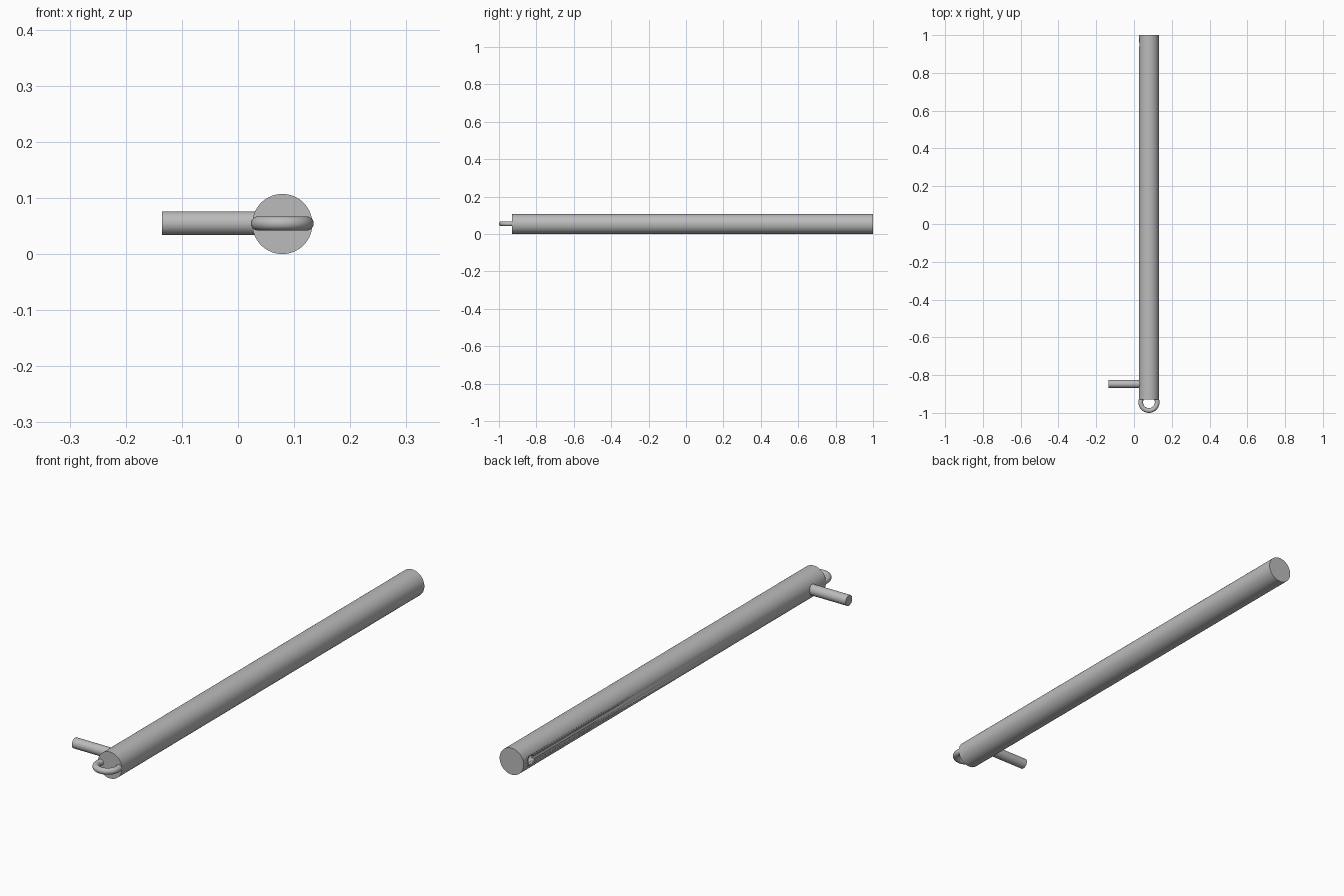
import bpy
import math

cube = bpy.data.objects.get("Cube")
if cube:
    bpy.data.objects.remove(cube, do_unlink=True)

# Single grey metal
metal = bpy.data.materials.new("grey_metal")
metal.use_nodes = True
GREY = (0.5, 0.5, 0.5, 1.0)
metal.diffuse_color = GREY
metal.node_tree.nodes["Principled BSDF"].inputs["Base Color"].default_value = GREY

AXIS_X, AXIS_Z, RADIUS = 0.079, 0.0535, 0.0535
ALONG_Y = (math.pi / 2, 0, 0)
ALONG_X = (0, math.pi / 2, 0)


def finish(name):
    obj = bpy.context.object
    obj.name = name
    obj.data.materials.append(metal)
    bpy.ops.object.transform_apply(location=False, rotation=True, scale=True)
    bpy.ops.object.shade_smooth_by_angle(angle=math.radians(35))
    return obj


def cylinder(name, radius, length, location, rotation, sides):
    bpy.ops.mesh.primitive_cylinder_add(vertices=sides, radius=radius, depth=length,
                                        location=location, rotation=rotation)
    return finish(name)


# Long round bar
front, back = -0.93, 1.0
bar = cylinder("bar", RADIUS, back - front,
               (AXIS_X, (front + back) / 2, AXIS_Z), ALONG_Y, 96)

# Blind cross hole near the back end, on the same side as the peg
cutter = cylinder("hole_cutter", 0.019, 0.12,
                  (AXIS_X - 0.06, 0.95, AXIS_Z), ALONG_X, 48)
cutter.hide_render = True
cutter.hide_viewport = True
cut = bar.modifiers.new("cross_hole", "BOOLEAN")
cut.operation = "DIFFERENCE"
cut.solver = "EXACT"
cut.object = cutter

# Side peg near the front end, rooted inside the bar
peg_tip = -0.135
cylinder("side_peg", 0.021, AXIS_X - peg_tip,
         ((AXIS_X + peg_tip) / 2, -0.847, 0.055), ALONG_X, 48)

# Ring partly sunk into the front face
bpy.ops.mesh.primitive_torus_add(location=(AXIS_X, -0.944, 0.0545),
                                 major_radius=0.0435, minor_radius=0.0125,
                                 major_segments=64, minor_segments=24)
finish("end_ring")
